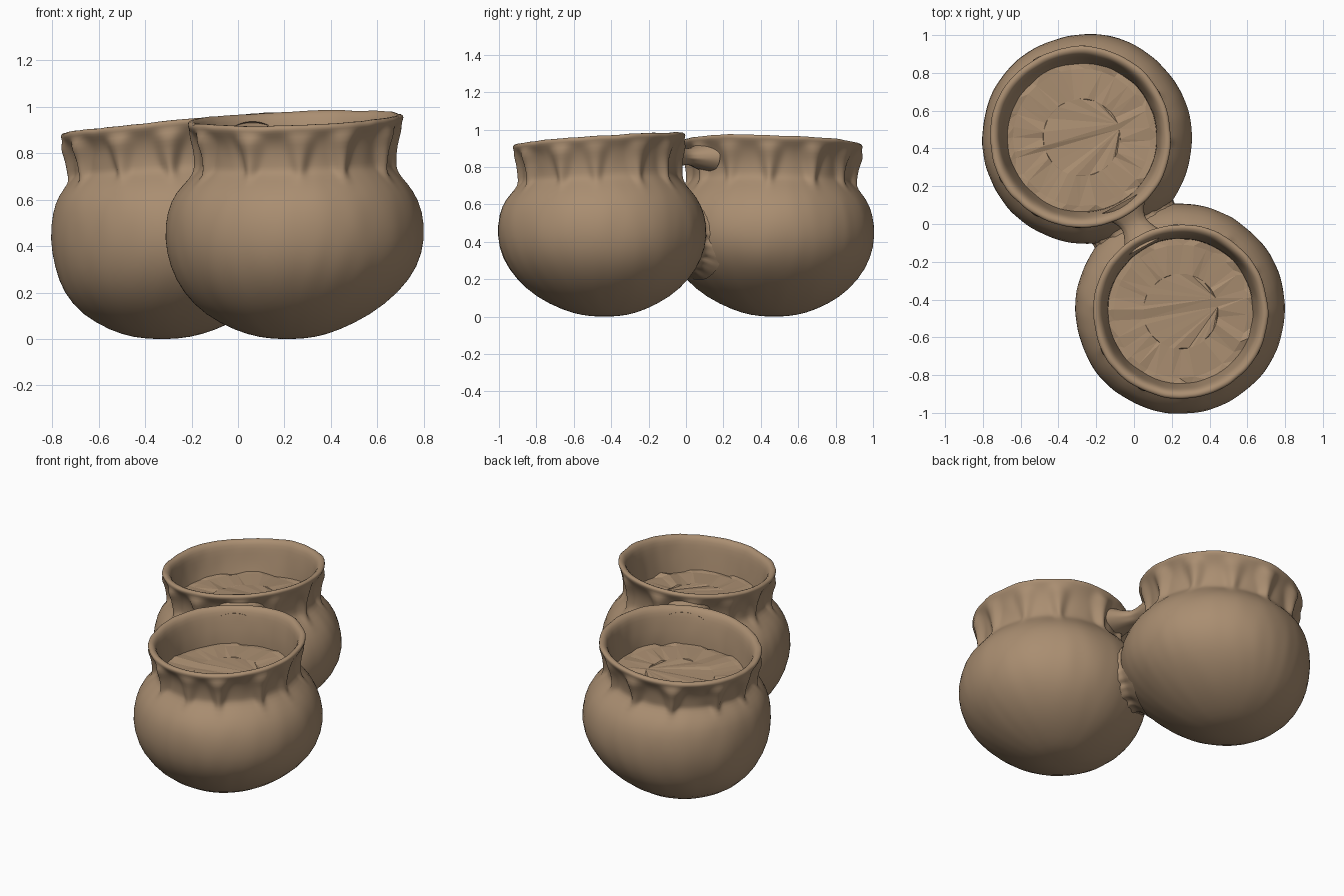
import bpy
import bmesh
import math
import random
from mathutils import Vector, noise

random.seed(4)
if "Cube" in bpy.data.objects:
    bpy.data.objects.remove(bpy.data.objects["Cube"])

clay = bpy.data.materials.new("brown_clay")
clay.use_nodes = True
COLOUR = (0.40, 0.27, 0.165, 1)
clay.diffuse_color = COLOUR
shader = clay.node_tree.nodes["Principled BSDF"]
shader.inputs["Base Color"].default_value = COLOUR
shader.inputs["Roughness"].default_value = 0.9

SEGMENTS = 144
# (radius, height): outside from the base up, over the lip, down inside
BODY = [(0.03, 0), (0.12, 0.006), (0.22, 0.035), (0.355, 0.102), (0.465, 0.2),
        (0.535, 0.31), (0.562, 0.43), (0.549, 0.55), (0.51, 0.635), (0.452, 0.695)]
NECK = [(0.415, 0.73), (0.412, 0.76), (0.413, 0.80), (0.42, 0.84), (0.434, 0.88)]
LIP = [(0.458, 0.915), (0.469, 0.935), (0.458, 0.95), (0.435, 0.948), (0.416, 0.925),
       (0.404, 0.87), (0.388, 0.78), (0.38, 0.68)]


def smoothstep(low, high, value):
    t = min(1, max(0, (value - low) / (high - low)))
    return t * t * (3 - 2 * t)


def finish(name, bm, smooth=True):
    bmesh.ops.recalc_face_normals(bm, faces=bm.faces)
    mesh = bpy.data.meshes.new(name)
    bm.to_mesh(mesh)
    bm.free()
    mesh.materials.append(clay)
    mesh.polygons.foreach_set("use_smooth", [smooth] * len(mesh.polygons))
    obj = bpy.data.objects.new(name, mesh)
    bpy.context.collection.objects.link(obj)
    if smooth:
        mod = obj.modifiers.new("soften", 'SUBSURF')
        mod.levels = mod.render_levels = 1


def skin(bm, rings):
    """Join consecutive closed rings of vertices with quads."""
    for lower, upper in zip(rings, rings[1:]):
        for i in range(len(lower)):
            j = (i + 1) % len(lower)
            bm.faces.new((lower[i], lower[j], upper[j], upper[i]))


def make_pot(name, centre, base_shift, rim_shift, rim_scale, tilt, lift):
    pleats = [(math.tau * (i + random.uniform(-0.15, 0.15)) / 12,
               random.uniform(0.7, 1.15)) for i in range(12)]

    def place(radius, height, angle):
        neck = smoothstep(0.55, 0.8, height)
        base = 1 - smoothstep(0, 0.4, height)
        radius *= 1 + (rim_scale - 1) * neck
        x, y = radius * math.cos(angle), radius * math.sin(angle)
        z = height + smoothstep(0.5, 0.92, height) * (tilt[0] * x + tilt[1] * y + lift)
        return Vector((centre[0] + x + base * base_shift[0] + neck * rim_shift[0],
                       centre[1] + y + base * base_shift[1] + neck * rim_shift[1], z))

    # hand-shaped vessel with tapered pleats hanging from the lip
    bm = bmesh.new()
    rings = []
    for k, (radius, height) in enumerate(BODY + NECK + LIP):
        on_neck = len(BODY) <= k < len(BODY) + len(NECK)
        rise = (height - 0.70) / 0.2
        ring = []
        for i in range(SEGMENTS):
            a = math.tau * i / SEGMENTS
            r = radius
            if on_neck:
                for angle, size in pleats:
                    gap = abs((a - angle + math.pi) % math.tau - math.pi)
                    width = 0.05 + 0.17 * rise
                    r += 0.036 * size * (1 - smoothstep(0.1, 1, gap / width))
            co = place(r, height, a)
            wobble = noise.noise(co * 4) * 0.006 + noise.noise(co * 13) * 0.004
            co += Vector((math.cos(a), math.sin(a), 0)) * wobble
            if height > 0.9:
                co.z += 0.8 * wobble
            ring.append(bm.verts.new(co))
        rings.append(ring)
    skin(bm, rings)
    bm.faces.new(rings[0])
    finish(name, bm)

    # faceted filling closing the neck from inside, ragged at its edge
    bm = bmesh.new()
    rings = []
    for radius, lump in ((0.395, 0.012), (0.355, 0.006), (0.2, 0.006)):
        ring = []
        for i in range(36):
            turn = (i + random.uniform(-0.3, 0.3)) / 36
            co = place(radius, 0.735, math.tau * turn)
            co.z += random.uniform(-lump, lump)
            ring.append(bm.verts.new(co))
        rings.append(ring)
    skin(bm, rings)
    bm.faces.new(rings[-1])
    bmesh.ops.triangulate(bm, faces=bm.faces)
    finish(name + "_filling", bm, smooth=False)


make_pot("front_pot", (0.245, -0.45), (-0.035, 0.01), (0.002, -0.015), 0.995, (0.035, 0.065), 0.003)
make_pot("back_pot", (-0.248, 0.45), (-0.08, 0.02), (-0.035, 0.01), 1.03, (0.09, -0.025), -0.019)

# direction from the front pot to the back pot, and the level one across it
ALONG = Vector((-0.49, 0.90, 0)).normalized()
ACROSS = Vector((ALONG.y, -ALONG.x, 0))


def make_joint(name, sections, height, across_scale, up_scale, rough, count):
    """Sleeve around the line between the pots; sections are (along, radius)."""
    bm = bmesh.new()
    rings = []
    wrinkle = [random.uniform(-rough, rough) for _ in range(count)]
    reach = sections[-1][0]
    for along, radius in sections:
        ring = []
        for i in range(count):
            a = math.tau * i / count
            r = radius + wrinkle[i] * (1 - abs(along) / reach)
            ring.append(bm.verts.new(ALONG * along + ACROSS * (r * across_scale * math.cos(a))
                                     + Vector((0, 0, height + r * up_scale * math.sin(a)))))
        rings.append(ring)
    skin(bm, rings)
    finish(name, bm)


# wrinkled seam pressed between the two bellies
make_joint("belly_seam", [(-0.08, 0.30), (-0.05, 0.272), (-0.025, 0.245), (0, 0.236),
                          (0.025, 0.245), (0.05, 0.272), (0.08, 0.30)], 0.44, 1, 0.82, 0.012, 64)
# small clay bridge flaring into the two necks
make_joint("neck_bridge", [(-0.13, 0.12), (-0.08, 0.092), (-0.03, 0.068), (0.01, 0.062),
                           (0.05, 0.08), (0.09, 0.105), (0.13, 0.13)], 0.855, 1.1, 0.68, 0.003, 32)
